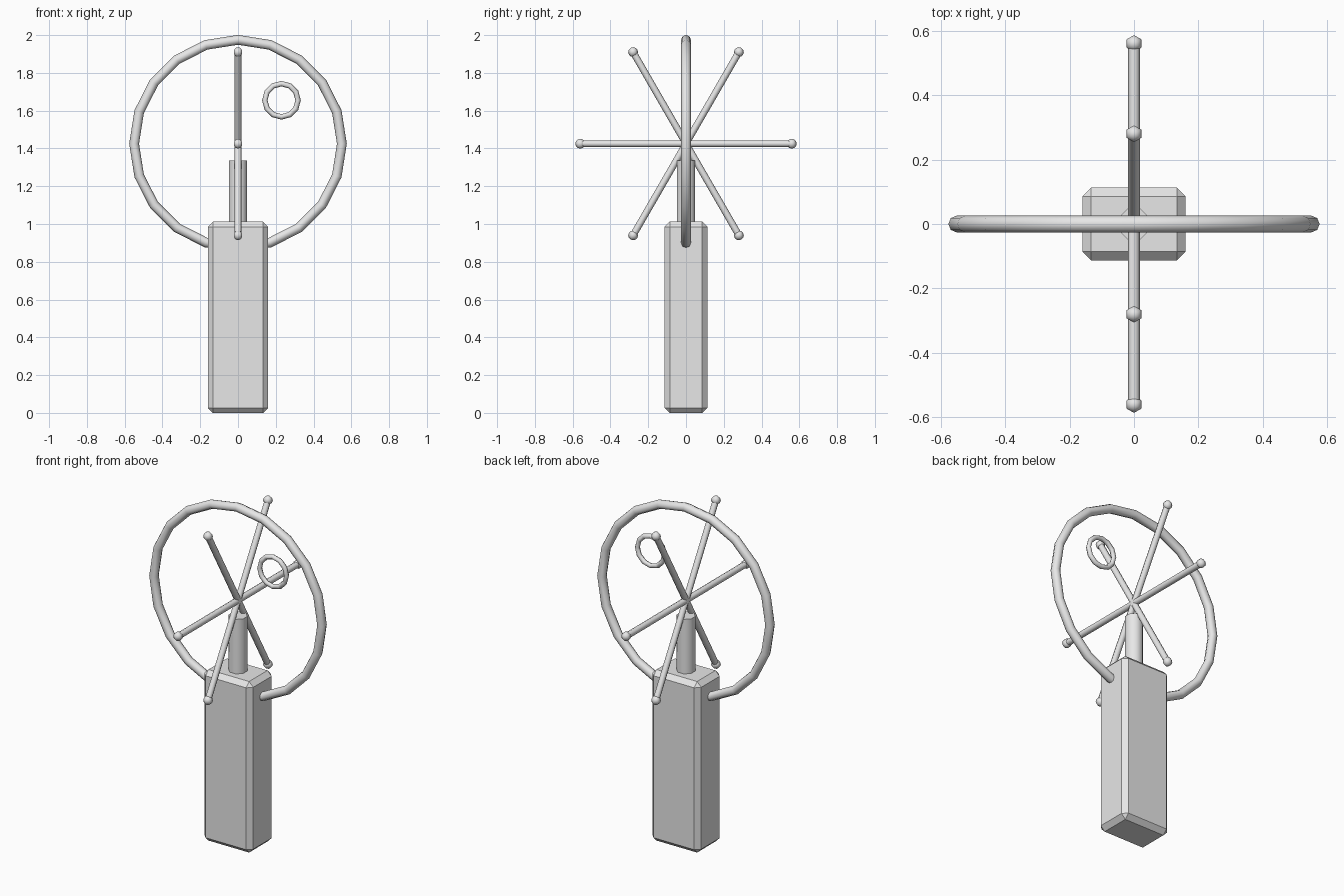
import bpy
from math import radians, sin, cos, pi

cube = bpy.data.objects.get("Cube")
if cube:
    bpy.data.objects.remove(cube, do_unlink=True)

grey = bpy.data.materials.new("pale_grey")
grey.use_nodes = True
colour = (0.8, 0.8, 0.8, 1)
grey.diffuse_color = colour
grey.node_tree.nodes["Principled BSDF"].inputs["Base Color"].default_value = colour

HUB = 1.425      # height of the wheel centre
REACH = 0.56     # spoke length from the hub


def finish(name, smooth=True):
    """Name, colour and shade the object just added."""
    ob = bpy.context.object
    ob.name = name
    ob.data.materials.append(grey)
    if smooth:
        bpy.ops.object.shade_smooth_by_angle(angle=radians(65))
    return ob


def ring(name, x, z, major, minor, sides, tube_sides):
    bpy.ops.mesh.primitive_torus_add(
        location=(x, 0, z), rotation=(pi / 2, 0, 0), major_radius=major,
        minor_radius=minor, major_segments=sides, minor_segments=tube_sides)
    return finish(name)


# Handle: tall block with chamfered edges
bpy.ops.mesh.primitive_cube_add(size=1, location=(0, 0, 0.506))
handle = finish("handle", smooth=False)
handle.scale = (0.32, 0.226, 1.012)
bpy.ops.object.transform_apply(location=False, rotation=False, scale=True)
chamfer = handle.modifiers.new("chamfer", "BEVEL")
chamfer.width = 0.027
chamfer.segments = 1

# Neck: short octagonal post on the handle
bpy.ops.mesh.primitive_cylinder_add(
    vertices=8, radius=0.052, depth=0.38, location=(0, 0, 1.145),
    rotation=(0, 0, pi / 8))
finish("neck")

# Large hoop and the small ring inside it
ring("hoop", 0, HUB, 0.55, 0.026, 20, 8)
ring("small_ring", 0.23, 1.655, 0.088, 0.0145, 12, 6)

# Three crossing spokes, each with a ball at both ends
for i in range(3):
    a = i * pi / 3
    bpy.ops.mesh.primitive_cylinder_add(
        vertices=8, radius=0.018, depth=2 * REACH, location=(0, 0, HUB),
        rotation=(a - pi / 2, 0, 0))
    finish(f"spoke_{i + 1}")
    for side, word in ((1, "back"), (-1, "front")):
        bpy.ops.mesh.primitive_uv_sphere_add(
            segments=6, ring_count=6, radius=0.026,
            location=(0, side * REACH * cos(a), HUB + side * REACH * sin(a)))
        finish(f"spoke_{i + 1}_{word}_ball")
